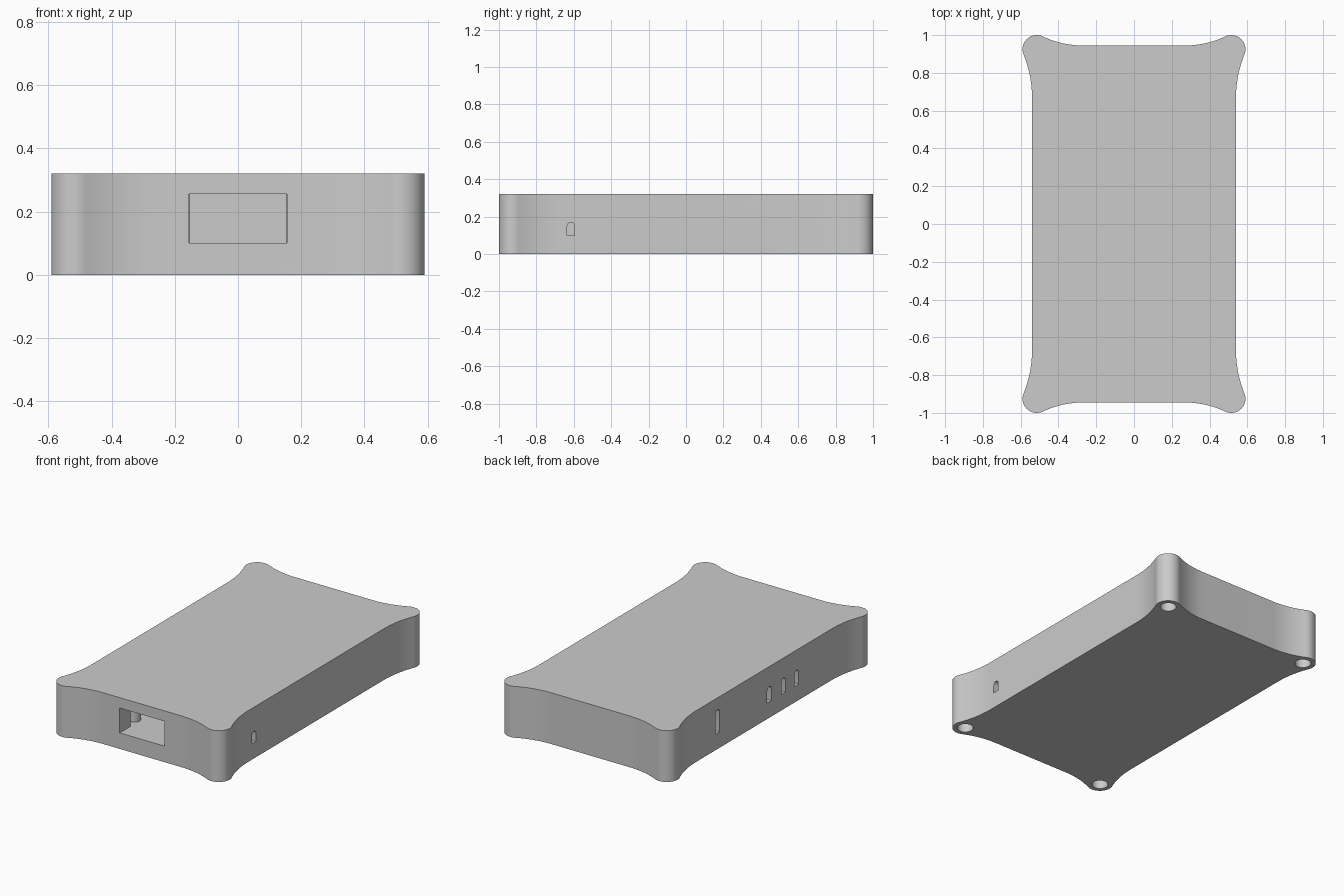
import bpy, bmesh, math
from mathutils import Vector

old = bpy.data.objects.get("Cube")
if old:
    bpy.data.objects.remove(old, do_unlink=True)

HEIGHT, FLOOR, CEILING = 0.32, 0.10, 0.26
SIDE_X, END_Y = 0.54, 0.945
LOBE_X, LOBE_Y, LOBE_R = 0.515, 0.925, 0.075

grey = bpy.data.materials.new("plain grey")
grey.use_nodes = True
grey.diffuse_color = (0.6, 0.6, 0.6, 1)
grey.node_tree.nodes["Principled BSDF"].inputs["Base Color"].default_value = (0.6, 0.6, 0.6, 1)


def prism(name, points, depth):
    """Extrude a planar outline along a vector into a closed solid."""
    bm = bmesh.new()
    face = bm.faces.new([bm.verts.new(p) for p in points])
    moved = bmesh.ops.extrude_face_region(bm, geom=[face])["geom"]
    bmesh.ops.translate(bm, vec=Vector(depth),
                        verts=[v for v in moved if isinstance(v, bmesh.types.BMVert)])
    bmesh.ops.recalc_face_normals(bm, faces=bm.faces)
    mesh = bpy.data.meshes.new(name)
    bm.to_mesh(mesh)
    bm.free()
    mesh.materials.append(grey)
    obj = bpy.data.objects.new(name, mesh)
    bpy.context.collection.objects.link(obj)
    return obj


def arc(cx, cy, r, start, end, steps):
    return [(cx + r * math.cos(start + (end - start) * i / steps),
             cy + r * math.sin(start + (end - start) * i / steps)) for i in range(steps + 1)]


def select(obj):
    bpy.ops.object.select_all(action="DESELECT")
    obj.select_set(True)
    bpy.context.view_layer.objects.active = obj


def cut(target, cutter):
    cutter.hide_render = True
    mod = target.modifiers.new("cut", "BOOLEAN")
    mod.operation, mod.solver, mod.object = "DIFFERENCE", "EXACT", cutter
    select(target)
    bpy.ops.object.modifier_apply(modifier=mod.name)
    bpy.data.objects.remove(cutter, do_unlink=True)


def box(name, x0, x1, y0, y1, z0, z1):
    return prism(name, [(x0, y0, z0), (x1, y0, z0), (x1, y1, z0), (x0, y1, z0)], (0, 0, z1 - z0))


def cylinder(name, x, y, r, z0, z1):
    return prism(name, [(px, py, z0) for px, py in arc(x, y, r, 0, math.tau, 32)[:-1]],
                 (0, 0, z1 - z0))


# Outline of one corner: side flare, round lobe, end flare
side_c, side_r = (SIDE_X + 0.60, 0.67), 0.60
end_c, end_r = (0.27, END_Y + 0.498), 0.498
side_a = math.atan2(LOBE_Y - side_c[1], LOBE_X - side_c[0])
end_a = math.atan2(LOBE_Y - end_c[1], LOBE_X - end_c[0])
corner = arc(*side_c, side_r, math.pi, side_a, 12)
corner += arc(LOBE_X, LOBE_Y, LOBE_R, side_a - math.pi, end_a + math.pi, 24)[1:-1]
corner += arc(*end_c, end_r, end_a, -math.pi / 2, 12)

# Mirror the corner into the full outline
half = corner + [(-x, y) for x, y in reversed(corner)]
outline = half + [(x, -y) for x, y in reversed(half)]
case = prism("case_body", [(x, y, 0) for x, y in outline], (0, 0, HEIGHT))

# Hollow interior and front port opening
cut(case, box("cavity_cutter", -0.45, 0.45, -0.84, 0.84, FLOOR, CEILING))
cut(case, box("port_cutter", -0.155, 0.155, -1.1, -0.8, FLOOR, 0.255))


# Arched slots in the long sides
def slot(side, y, top):
    r = 0.02
    profile = [(y - r, FLOOR), (y + r, FLOOR)] + arc(y, top - r, r, 0, math.pi, 10)
    cut(case, prism("slot_cutter", [(side * 0.40, py, pz) for py, pz in profile],
                    (side * 0.25, 0, 0)))


slot(1, -0.615, 0.17)
slot(-1, 0.46, 0.245)
for y in (-0.05, -0.19, -0.32):
    slot(-1, y, 0.195)

# Screw holes under the corners
for sx in (-1, 1):
    for sy in (-1, 1):
        cut(case, cylinder("screw_cutter", sx * LOBE_X, sy * LOBE_Y, 0.047, -0.05, 0.25))

# Interior standoff posts
posts = [cylinder(f"standoff_post_{i + 1}", sx * 0.19, sy * 0.75, 0.037, FLOOR - 0.01, CEILING + 0.01)
         for i, (sx, sy) in enumerate([(-1, -1), (1, -1), (-1, 1), (1, 1)])]

for obj in [case] + posts:
    select(obj)
    bpy.ops.object.shade_smooth_by_angle(angle=math.radians(30))
